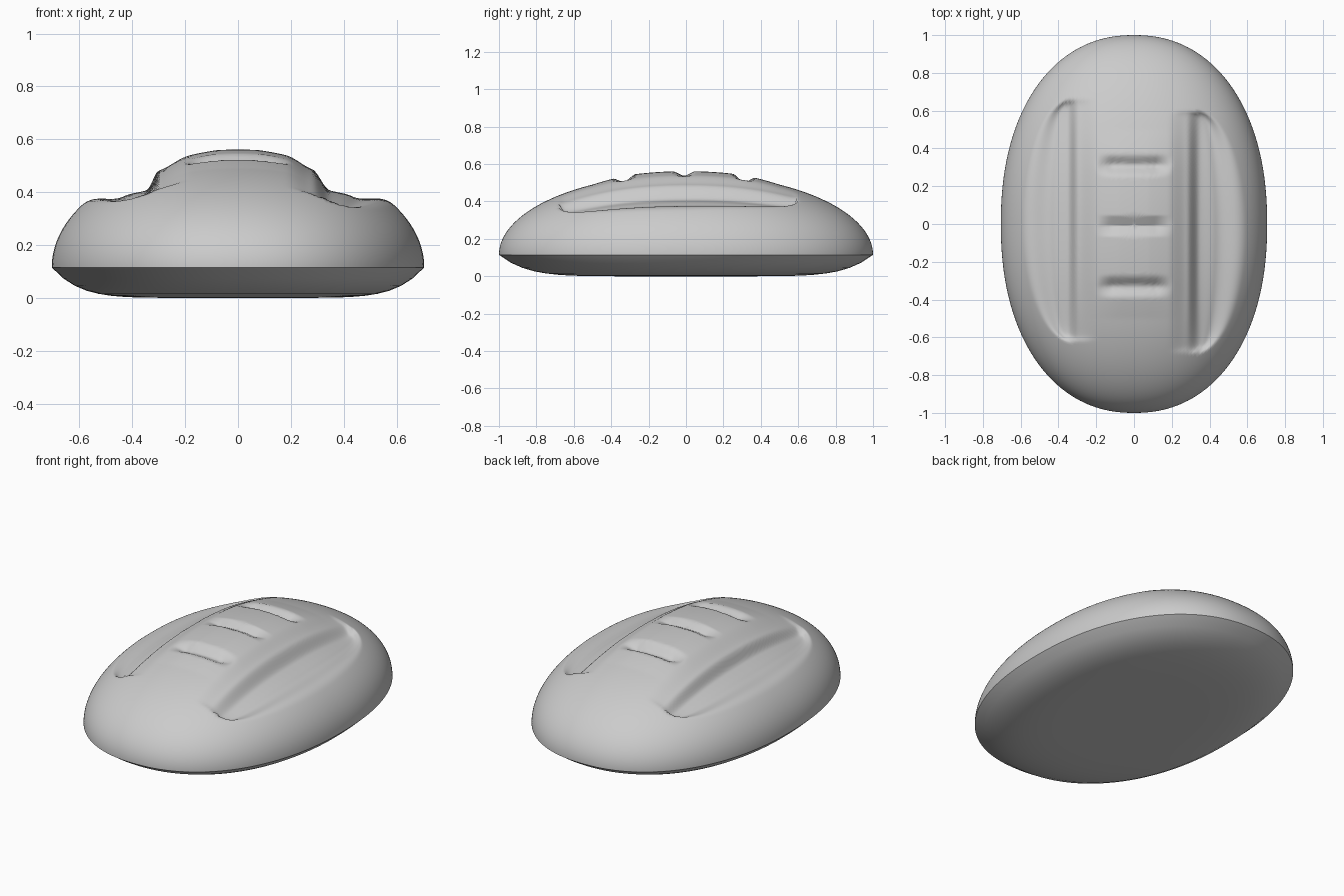
import bpy, bmesh, math

cube = bpy.data.objects.get("Cube")
if cube:
    bpy.data.objects.remove(cube, do_unlink=True)

SEGMENTS = 200
WIDTH, LENGTH, RIM = 0.705, 1.0, 0.115
ROUND = 2.2  # slightly squarer than an ellipse


def clamp(v):
    return max(0.0, min(1.0, v))


def outline(rho, i):
    """Point on a scaled copy of the oval outline."""
    a = 2 * math.pi * i / SEGMENTS
    c, s = math.cos(a), math.sin(a)
    x = math.copysign(abs(c) ** (2 / ROUND), c)
    y = math.copysign(abs(s) ** (2 / ROUND), s)
    return rho * WIDTH * x, rho * LENGTH * y


def follow(points, v):
    """Smoothly joined heights along a short list of points."""
    for (a, p), (b, q) in zip(points, points[1:]):
        if a <= v <= b:
            t = (v - a) / (b - a)
            return p + (q - p) * t * t * (3 - 2 * t)
    return 0.0


def side_cut(x, y):
    """Lens-shaped dent: soft shoulder, steep inner wall, shallow outer slope."""
    middle, edge = (-0.04, 0.28) if x > 0 else (0.02, 0.30)
    fade = math.sqrt(max(0.0, 1 - ((y - middle) / 0.63) ** 2))
    if fade == 0:
        return 0.0
    wall = 0.345
    reach = 0.25 * fade
    section = [(0.18, 0), (edge, 0.025), (wall, 0.085), (wall + 0.35 * reach, 0.073),
               (wall + reach, 0)]
    return fade ** 0.6 * follow(section, abs(x))


def cross_slash(x, y):
    """Three short V-shaped slashes across the crown."""
    across = clamp((0.2 - abs(x)) / 0.08)
    slashes = ((-0.33, 0.035), (-0.01, 0.028), (0.31, 0.042))
    return across * max(depth * clamp(1 - abs(y - c) / 0.055) for c, depth in slashes)


def top_height(rho, x, y):
    dome = RIM + 0.433 * math.sqrt(max(0.0, 1 - rho * rho))
    crown = 0.014 * clamp((0.5 - abs(y)) / 0.2) * clamp((0.28 - abs(x)) / 0.2)
    return dome + crown - side_cut(x, y) - cross_slash(x, y)


def bottom_height(rho, x, y):
    return RIM * rho ** 7


def add_cap(bm, rim, radii, height, upward):
    """Fill from the rim to the centre with concentric rings."""
    outer = rim
    for rho in radii:
        inner = []
        for i in range(SEGMENTS):
            x, y = outline(rho, i)
            inner.append(bm.verts.new((x, y, height(rho, x, y))))
        for i in range(SEGMENTS):
            j = (i + 1) % SEGMENTS
            quad = [outer[i], outer[j], inner[j], inner[i]]
            bm.faces.new(quad if upward else quad[::-1])
        outer = inner
    centre = bm.verts.new((0, 0, height(0, 0, 0)))
    for i in range(SEGMENTS):
        tri = [outer[i], outer[(i + 1) % SEGMENTS], centre]
        bm.faces.new(tri if upward else tri[::-1])


# Loaf: domed, slashed crust above a shallow rounded base
bm = bmesh.new()
rim = [bm.verts.new((*outline(1, i), RIM)) for i in range(SEGMENTS)]
TOP, BASE = 90, 16
add_cap(bm, rim, [math.cos(math.pi / 2 * k / TOP) for k in range(1, TOP)], top_height, True)
add_cap(bm, rim, [1 - k / BASE for k in range(1, BASE)], bottom_height, False)

# Smooth crust with a crisp edge where it meets the base
for face in bm.faces:
    face.smooth = True
for i in range(SEGMENTS):
    bm.edges.get((rim[i], rim[(i + 1) % SEGMENTS])).smooth = False

mesh = bpy.data.meshes.new("bread_loaf")
bm.to_mesh(mesh)
bm.free()
loaf = bpy.data.objects.new("bread_loaf", mesh)
bpy.context.collection.objects.link(loaf)

# Plain grey crust
crust = bpy.data.materials.new("grey_crust")
crust.use_nodes = True
colour = (0.6, 0.6, 0.6, 1)
crust.diffuse_color = colour
crust.node_tree.nodes["Principled BSDF"].inputs["Base Color"].default_value = colour
mesh.materials.append(crust)
